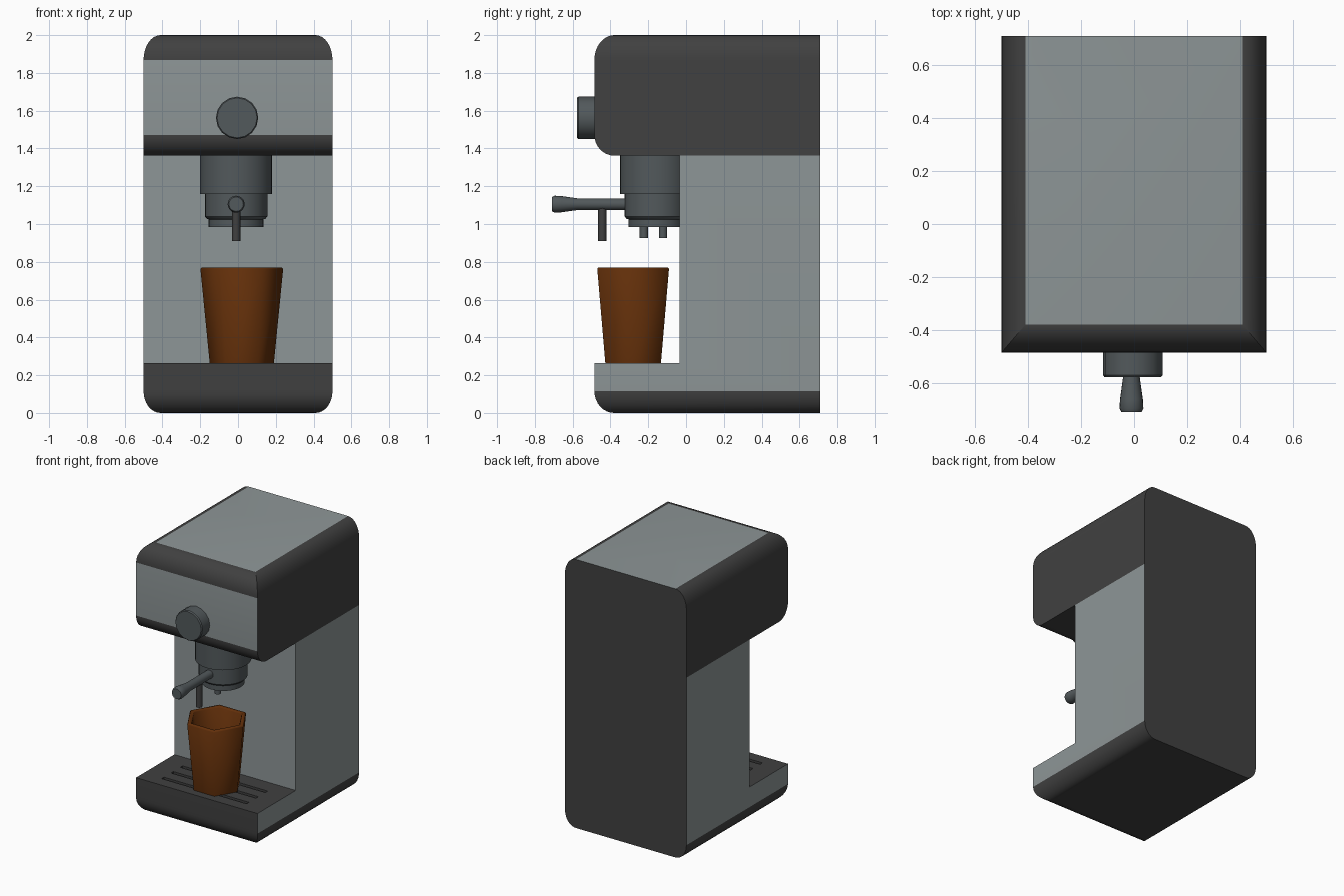
import bpy, bmesh, math
from mathutils import Vector, Matrix

if "Cube" in bpy.data.objects:
    bpy.data.objects.remove(bpy.data.objects["Cube"])


def material(name, rgb):
    m = bpy.data.materials.new(name)
    m.diffuse_color = (*rgb, 1)
    m.use_nodes = True
    m.node_tree.nodes["Principled BSDF"].inputs["Base Color"].default_value = m.diffuse_color
    return m


DARK = material("charcoal", (0.052, 0.052, 0.052))
LIGHT = material("light_grey", (0.27, 0.305, 0.31))
STEEL = material("steel_grey", (0.085, 0.100, 0.106))
BROWN = material("brown", (0.125, 0.029, 0.003))


def make(name, bm, mats, angle=35):
    bmesh.ops.recalc_face_normals(bm, faces=bm.faces)
    me = bpy.data.meshes.new(name)
    bm.to_mesh(me)
    bm.free()
    for m in mats:
        me.materials.append(m)
    ob = bpy.data.objects.new(name, me)
    bpy.context.collection.objects.link(ob)
    smooth(ob, angle)
    return ob


def smooth(ob, angle=35):
    bpy.ops.object.select_all(action='DESELECT')
    ob.select_set(True)
    bpy.context.view_layer.objects.active = ob
    bpy.ops.object.shade_smooth_by_angle(angle=math.radians(angle))


def prism(name, pts, offset):
    """Extrude a closed outline of 3D points along offset."""
    bm = bmesh.new()
    f = bm.faces.new([bm.verts.new(p) for p in pts])
    r = bmesh.ops.extrude_face_region(bm, geom=[f])
    bmesh.ops.translate(bm, vec=offset, verts=[v for v in r["geom"] if isinstance(v, bmesh.types.BMVert)])
    return make(name, bm, [DARK])


def arc(cx, cz, rx, rz, start, n=8):
    """Quarter ellipse, counter-clockwise from start degrees."""
    return [(cx + rx * math.cos(math.radians(start + 90 * i / n)),
             cz + rz * math.sin(math.radians(start + 90 * i / n))) for i in range(n + 1)]


def boolean(ob, cutter, op):
    mod = ob.modifiers.new("cut", 'BOOLEAN')
    mod.operation, mod.solver, mod.object = op, 'EXACT', cutter
    bpy.context.view_layer.objects.active = ob
    bpy.ops.object.modifier_apply(modifier=mod.name)
    bpy.data.objects.remove(cutter)


def lathe(name, rings, origin, axis='Z', sides=32, mat=STEEL, angle=35):
    """Closed turned shape from (radius, height) rings."""
    bm = bmesh.new()
    loops = [[bm.verts.new((r * math.cos(2 * math.pi * k / sides), r * math.sin(2 * math.pi * k / sides), h))
              for k in range(sides)] for r, h in rings]
    for a, b in zip(loops, loops[1:]):
        for k in range(sides):
            j = (k + 1) % sides
            bm.faces.new((a[k], a[j], b[j], b[k]))
    bm.faces.new(loops[0][::-1])
    bm.faces.new(loops[-1])
    if axis == '-Y':
        bmesh.ops.rotate(bm, verts=bm.verts, matrix=Matrix.Rotation(math.radians(90), 3, 'X'))
    bmesh.ops.translate(bm, verts=bm.verts, vec=Vector(origin))
    return make(name, bm, [mat], angle)


# Body: C-shaped side profile intersected with rounded front profile
HEAD, BASE, COL, FRONT, BACK = 1.362, 0.265, -0.035, -0.485, 0.71
side = [(BACK, 0), (BACK, 2)]
side += arc(FRONT + 0.105, 1.868, 0.105, 0.132, 90)
side += arc(FRONT + 0.105, HEAD + 0.11, 0.105, 0.11, 180)
side += [(COL, HEAD), (COL, BASE), (FRONT, BASE)]
side += arc(FRONT + 0.105, 0.115, 0.105, 0.115, 180)
body = prism("machine_body", [(-0.6, y, z) for y, z in side], (1.2, 0, 0))
front = (arc(0.41, 1.868, 0.09, 0.132, 0) + arc(-0.41, 1.868, 0.09, 0.132, 90)
         + arc(-0.41, 0.115, 0.09, 0.115, 180) + arc(0.41, 0.115, 0.09, 0.115, 270))
boolean(body, prism("front_cutter", [(x, -0.8, z) for x, z in front], (0, 1.6, 0)), 'INTERSECT')

# Drip tray slots
for y in (-0.385, -0.275, -0.165):
    slot = [(-0.35, y - 0.014, 0.22), (0.35, y - 0.014, 0.22), (0.35, y + 0.014, 0.22), (-0.35, y + 0.014, 0.22)]
    boolean(body, prism("slot_cutter", slot, (0, 0, 0.1)), 'DIFFERENCE')

# Body colours: light column sides, column front, head front and top panel
bm = bmesh.new()
bm.from_mesh(body.data)
bmesh.ops.bisect_plane(bm, geom=bm.verts[:] + bm.edges[:] + bm.faces[:], dist=1e-5,
                       plane_co=(0, 0, HEAD), plane_no=(0, 0, 1))
bm.normal_update()
for f in bm.faces:
    n, c = f.normal, f.calc_center_median()
    light = ((abs(n.x) > 0.9995 and abs(c.x) > 0.49 and c.z < HEAD)
             or (n.z > 0.9995 and c.z > 1.99)
             or (n.y < -0.9995 and c.z > BASE + 0.05))
    f.material_index = 1 if light else 0
body.data.materials.clear()
for m in (DARK, LIGHT):
    body.data.materials.append(m)
bm.to_mesh(body.data)
bm.free()
smooth(body)

# Control knob
lathe("control_knob", [(0.112, 0), (0.112, 0.09), (0.106, 0.098)], (-0.005, -0.48, 1.562), '-Y', 16)

# Brew group, stepped downwards
X, GY = -0.01, -0.16
lathe("brew_group", [(0.145, 0.985), (0.145, 1.025), (0.155, 1.028), (0.165, 1.04), (0.165, 1.16),
                     (0.19, 1.16), (0.19, 1.38)], (X, GY, 0))

# Portafilter handle with flared grip
lathe("filter_handle", [(0.031, 0.28), (0.031, 0.575), (0.043, 0.66), (0.045, 0.695), (0.038, 0.71)],
      (X, 0, 1.105), '-Y', 20)

# Spouts and steam rod
for i, y in enumerate((-0.223, -0.122)):
    lathe(f"spout_{i + 1}", [(0.022, 0.925), (0.022, 1.0)], (X, y, 0), sides=12)
lathe("steam_rod", [(0.022, 0.91), (0.022, 1.1)], (X, -0.443, 0), sides=12, mat=DARK)

# Six-sided hollow cup
lathe("cup", [(0.17, 0.265), (0.219, 0.762), (0.213, 0.77), (0.192, 0.77), (0.186, 0.762), (0.145, 0.30)],
      (0.02, -0.28, 0), sides=6, mat=BROWN, angle=62)
